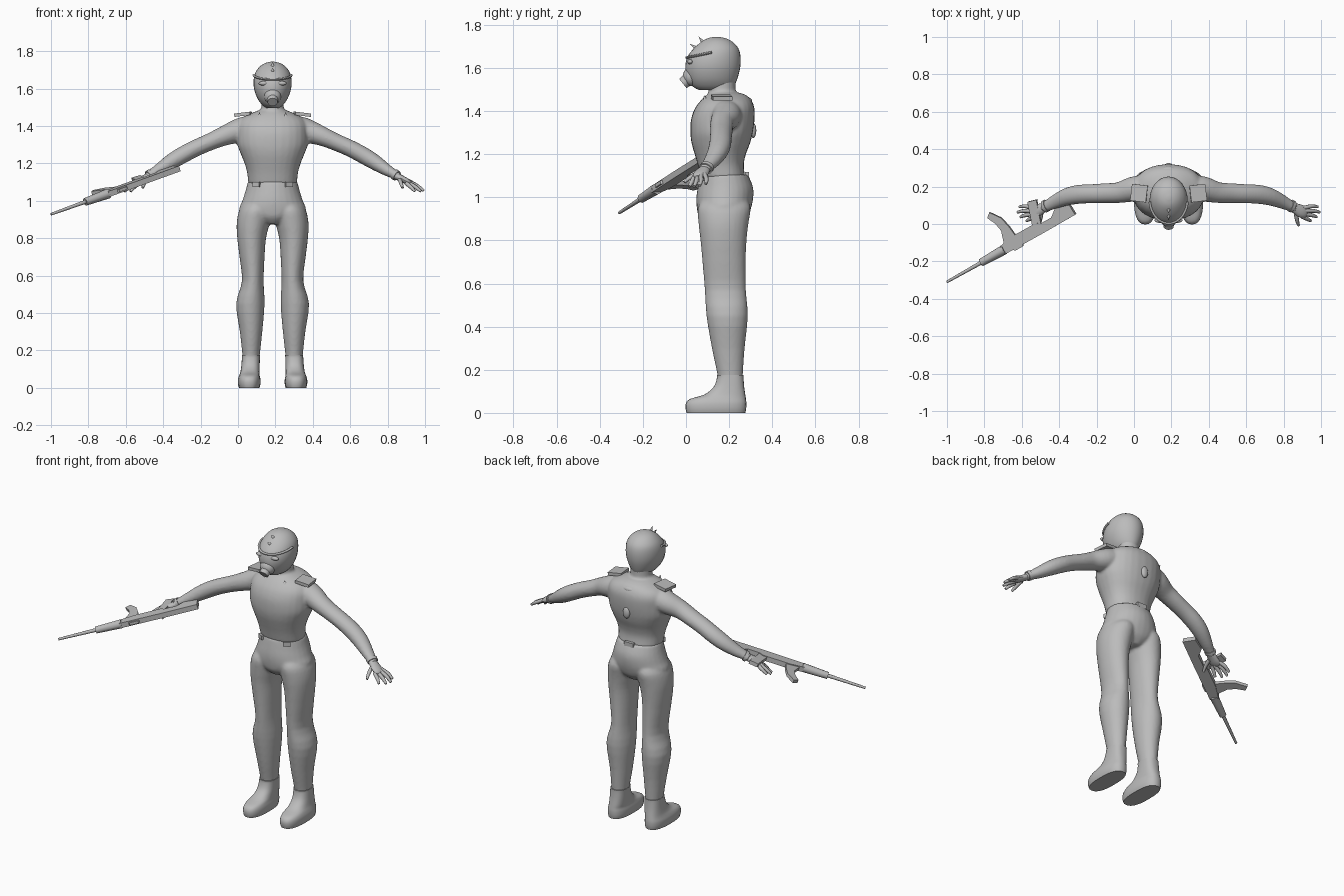
import bpy, bmesh, math
from mathutils import Vector, Matrix

if "Cube" in bpy.data.objects:
    bpy.data.objects.remove(bpy.data.objects["Cube"])

M = 0.185  # x of the figure's mirror plane
grey = bpy.data.materials.new("plain grey")
grey.diffuse_color = (0.5, 0.5, 0.5, 1)
grey.use_nodes = True
grey.node_tree.nodes["Principled BSDF"].inputs["Base Color"].default_value = grey.diffuse_color


def finish(name, bm, smooth=True, remesh=0.0):
    bmesh.ops.recalc_face_normals(bm, faces=bm.faces)
    me = bpy.data.meshes.new(name)
    bm.to_mesh(me)
    bm.free()
    me.materials.append(grey)
    ob = bpy.data.objects.new(name, me)
    bpy.context.collection.objects.link(ob)
    if smooth:
        bpy.ops.object.select_all(action='DESELECT')
        bpy.context.view_layer.objects.active = ob
        ob.select_set(True)
        bpy.ops.object.shade_smooth_by_angle(angle=math.radians(50))
    if remesh:
        r = ob.modifiers.new("fuse", 'REMESH')
        r.mode = 'VOXEL'
        r.voxel_size = remesh
        r.use_smooth_shade = True
        s = ob.modifiers.new("soften", 'SMOOTH')
        s.factor = 0.5
        s.iterations = 5
    return ob


def spline(rows, k=4):
    """Catmull-Rom through rows of numbers."""
    out = []
    for i in range(len(rows) - 1):
        a, b = rows[max(i - 1, 0)], rows[i]
        c, d = rows[i + 1], rows[min(i + 2, len(rows) - 1)]
        for j in range(k):
            t = j / k
            out.append([0.5 * (2 * q + (r - p) * t + (2 * p - 5 * q + 4 * r - s) * t * t
                               + (3 * q - p - 3 * r + s) * t ** 3)
                        for p, q, r, s in zip(a, b, c, d)])
    return out + [list(rows[-1])]


def skin(bm, rings):
    vr = [[bm.verts.new(p) for p in ring] for ring in rings]
    n = len(vr[0])
    for a, b in zip(vr, vr[1:]):
        for i in range(n):
            bm.faces.new((a[i], a[(i + 1) % n], b[(i + 1) % n], b[i]))
    bm.faces.new(vr[0])
    bm.faces.new(vr[-1])


def power(v, p):
    return math.copysign(abs(v) ** p, v)


def column(bm, rows, sign=1, n=28, p=1.0, k=4):
    """Upright loft; rows are z, offset from M, y front, y back, half width."""
    rings = []
    for z, dx, y0, y1, rx in (spline(rows, k) if k > 1 else rows):
        rings.append([(M + sign * dx + rx * power(math.cos(a), p),
                       (y0 + y1) / 2 + (y1 - y0) / 2 * power(math.sin(a), p), z)
                      for a in (2 * math.pi * i / n for i in range(n))])
    skin(bm, rings)


def tube(bm, rows, sign=1, n=12, ref=(0, 1, 0), k=4):
    """Loft along a path; rows are x, y, z, radius along ref, other radius."""
    rows = spline(rows, k) if k > 1 else rows
    pts = [Vector((M + sign * (r[0] - M), r[1], r[2])) for r in rows]
    rings = []
    for i, c in enumerate(pts):
        t = (pts[min(i + 1, len(pts) - 1)] - pts[max(i - 1, 0)]).normalized()
        a = Vector(ref) - t * t.dot(Vector(ref))
        a.normalize()
        b = t.cross(a)
        rings.append([c + a * rows[i][3] * math.cos(w) + b * rows[i][4] * math.sin(w)
                      for w in (2 * math.pi * j / n for j in range(n))])
    skin(bm, rings)


def ball(bm, c, r):
    bmesh.ops.create_uvsphere(bm, u_segments=20, v_segments=12, radius=1,
                              matrix=Matrix.Translation(c) @ Matrix.Diagonal((*r, 1)))


def box(bm, c, size, rot=None):
    m = Matrix.Translation(c) @ (rot or Matrix()) @ Matrix.Diagonal((*size, 1))
    bmesh.ops.create_cube(bm, size=1, matrix=m)


def cone(bm, c, d, r1, r2, h, n=12):
    m = Matrix.Translation(c) @ Vector(d).to_track_quat('Z', 'Y').to_matrix().to_4x4()
    bmesh.ops.create_cone(bm, cap_ends=True, segments=n, radius1=r1, radius2=r2, depth=h, matrix=m)


# trousers: pelvis and both legs fused
bm = bmesh.new()
column(bm, [(.875, 0, .09, .25, .05), (.91, 0, .06, .285, .13), (.95, 0, .05, .302, .178),
            (1.0, 0, .048, .312, .162), (1.05, 0, .055, .31, .146), (1.105, 0, .066, .288, .132)])
for s in (-1, 1):
    column(bm, [(.15, .115, .147, .264, .045), (.18, .115, .145, .264, .047),
                (.30, .115, .12, .272, .06), (.45, .119, .095, .287, .076),
                (.57, .106, .087, .278, .058), (.70, .11, .076, .277, .067),
                (.80, .112, .067, .281, .077), (.88, .104, .058, .29, .088),
                (.95, .092, .055, .30, .086), (.99, .085, .08, .28, .06)], s, k=3)
finish("trousers", bm, remesh=.008)

# jacket: torso, neck and arms fused
bm = bmesh.new()
column(bm, [(1.09, 0, .07, .275, .13), (1.15, 0, .055, .268, .136), (1.2, 0, .04, .278, .15),
            (1.25, 0, .026, .297, .17), (1.3, 0, .02, .31, .188), (1.36, 0, .023, .318, .19),
            (1.41, 0, .04, .318, .185), (1.445, 0, .065, .306, .16), (1.47, 0, .09, .285, .11),
            (1.485, 0, .11, .25, .07)], p=.9)
column(bm, [(1.42, 0, .10, .24, .065), (1.5, 0, .105, .23, .06), (1.56, 0, .10, .23, .06)])
ARM = [(.27, .185, 1.375, .075, .07), (.33, .187, 1.383, .073, .068), (.38, .185, 1.37, .067, .063),
       (.45, .168, 1.345, .056, .052), (.52, .165, 1.315, .053, .046), (.60, .162, 1.28, .051, .045),
       (.67, .158, 1.243, .051, .045), (.73, .145, 1.207, .047, .042),
       (.79, .12, 1.168, .038, .033), (.83, .1, 1.145, .031, .026), (.86, .088, 1.127, .027, .022)]
for s in (-1, 1):
    tube(bm, ARM, s, n=20, k=3)
finish("jacket", bm, remesh=.008)

# boots, hands and wrist cuffs
TIPS = [((.905, .085, 1.108), (.95, .095, 1.085), (.983, .092, 1.062)),
        ((.912, .07, 1.102), (.96, .07, 1.078), (.993, .063, 1.054)),
        ((.908, .053, 1.097), (.95, .047, 1.072), (.978, .037, 1.05)),
        ((.898, .04, 1.095), (.928, .026, 1.07), (.945, .016, 1.05)),
        ((.865, .06, 1.112), (.872, .02, 1.092), (.88, -.008, 1.07))]
for s, side in ((-1, "right"), (1, "left")):
    bm = bmesh.new()
    column(bm, [(0, .125, .003, .275, .055), (.02, .125, -.002, .279, .06), (.045, .125, 0, .28, .06),
                (.065, .124, .02, .278, .055), (.085, .121, .085, .275, .051),
                (.12, .118, .128, .27, .049), (.16, .116, .143, .267, .048),
                (.176, .115, .143, .267, .048)], s, p=.8, k=3)
    finish(side + "_boot", bm)
    bm = bmesh.new()
    tube(bm, [(.845, .09, 1.133, .024, .019), (.87, .08, 1.121, .03, .018),
              (.895, .068, 1.108, .034, .017), (.915, .062, 1.098, .03, .013),
              (.925, .06, 1.094, .018, .007)], s)
    for tip in TIPS:
        tube(bm, [(*p, r, r) for p, r in zip(tip, (.0115, .0105, .007))], s, n=8,
             ref=(0, 0, 1))
    finish(side + "_hand", bm)
    bm = bmesh.new()
    tube(bm, [(.836, .099, 1.142, .034, .029), (.85, .092, 1.133, .033, .028)], s, n=16, k=1)
    finish(side + "_cuff", bm)

    # shoulder plate and collar spike
    bm = bmesh.new()
    rot = Matrix.Rotation(s * .12, 4, 'Y') @ Matrix.Rotation(s * .12, 4, 'Z')
    box(bm, (M + s * .158, .165, 1.463), (.085, .09, .018), rot)
    finish(side + "_shoulder_plate", bm, False)
    bm = bmesh.new()
    cone(bm, (M + s * .07, .088, 1.458), (0, -.3, 1), .014, 0, .035)
    finish(side + "_collar_spike", bm)
    # belt pouch and goggle
    bm = bmesh.new()
    box(bm, (M + s * .085, .087, 1.088), (.042, .022, .026), Matrix.Rotation(s * .5, 4, 'Z'))
    finish(side + "_belt_pouch", bm, False)
    bm = bmesh.new()
    ball(bm, (M + s * .045, .02, 1.628), (.03, .014, .012))
    finish(side + "_goggle", bm)

# head
bm = bmesh.new()
column(bm, [(1.497, 0, .06, .20, .035), (1.515, 0, .03, .222, .058), (1.55, 0, .008, .238, .082),
            (1.6, 0, -.003, .251, .099), (1.65, 0, .006, .253, .101), (1.69, 0, .036, .243, .09),
            (1.72, 0, .07, .217, .066), (1.737, 0, .1, .185, .038), (1.744, 0, .13, .15, .008)], n=32)
finish("head", bm)

# brow ridge around the front of the helmet
bm = bmesh.new()
brow = []
for i in range(17):
    a = math.radians(-85 + i * 170 / 16)
    brow.append((M + .101 * math.sin(a), .13 - .126 * math.cos(a),
                 1.648 + .026 * (1 - math.cos(a)), .006, .007))
tube(bm, brow, n=8, ref=(0, 0, 1), k=1)
finish("helmet_brow", bm)

# helmet spikes
bm = bmesh.new()
for y, z, d in ((.035, 1.70, (0, -.75, .5)), (.07, 1.73, (0, -.6, .8))):
    cone(bm, (M, y, z), d, .011, 0, .04)
finish("helmet_spikes", bm)

# breathing mask: short snout and filter
bm = bmesh.new()
ball(bm, (M, .025, 1.56), (.045, .04, .045))
cone(bm, (M, .005, 1.543), (0, -.78, -.62), .033, .027, .05, 16)
finish("breathing_mask", bm)

# back fittings
bm = bmesh.new()
ball(bm, (M, .287, 1.445), (.045, .02, .018))
ball(bm, (M, .312, 1.31), (.022, .014, .035))
finish("back_bumps", bm)
bm = bmesh.new()
box(bm, (M, .283, 1.105), (.06, .018, .026))
finish("back_belt_plate", bm, False)

# rifle, laid on its side: s runs muzzle to stock, t towards the magazine
U = Vector((.665, .375, .24)).normalized()
W = Vector((-.375, .665, 0)).normalized()
N = U.cross(W)
MUZZLE = Vector((-.998, -.313, .928))


def slab(name, outline, half):
    bm = bmesh.new()
    skin(bm, [[MUZZLE + U * s + W * t + N * h for s, t in outline] for h in (-half, half)])
    return finish(name, bm, False)


slab("rifle_body", [(.36, -.02), (.60, -.022), (.815, -.02), (.812, .055), (.737, .065),
                    (.69, .03), (.62, .03), (.6, .045), (.45, .045), (.36, .03)], .015)
slab("rifle_magazine", [(.385, .03), (.408, .1), (.398, .15), (.375, .195), (.40, .216),
                        (.442, .16), (.457, .1), (.465, .03)], .01)
slab("rifle_grip", [(.57, .03), (.615, .165), (.665, .152), (.62, .025)], .011)
slab("rifle_rear_sight", [(.42, -.03), (.47, -.03), (.48, -.015), (.41, -.015)], .008)
for name, s0, s1, r0, r1, n in (("rifle_barrel", 0, .24, .007, .011, 12),
                                ("rifle_handguard", .22, .37, .021, .027, 8)):
    bm = bmesh.new()
    cone(bm, MUZZLE + U * (s0 + s1) / 2 + W * .004, U, r0, r1, s1 - s0, n)
    finish(name, bm)
